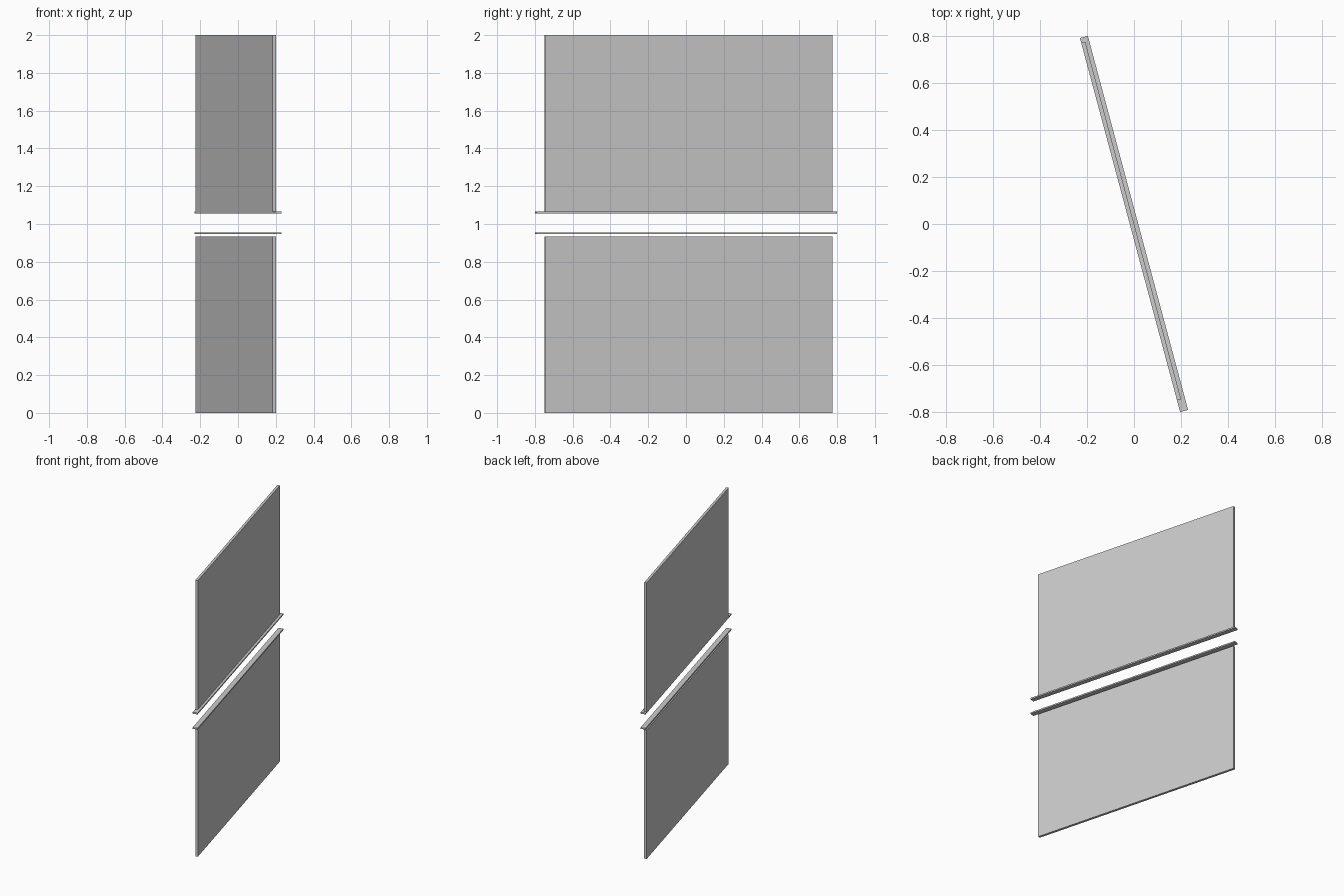
import bpy
from mathutils import Matrix, Vector
from math import radians

if "Cube" in bpy.data.objects:
    bpy.data.objects.remove(bpy.data.objects["Cube"])

TURN = Matrix.Rotation(radians(15), 4, 'Z')


def slab(name, centre, size):
    """Box laid out along local y, then turned about the vertical axis."""
    bpy.ops.mesh.primitive_cube_add(size=1)
    ob = bpy.context.object
    ob.name = name
    ob.data.transform(TURN @ Matrix.Translation(Vector(centre)) @ Matrix.Diagonal((*size, 1)))
    return ob


# Two thin glass panels, flush with the left side of the rails
PANEL_H = 0.934
for label, z in (("lower", PANEL_H / 2), ("upper", 2 - PANEL_H / 2)):
    slab(label + "_panel", (-0.0085, 0.015, z), (0.018, 1.574, PANEL_H))

# Two longer, wider rails between the panels
for label, z in (("lower", 0.951), ("upper", 1.061)):
    slab(label + "_rail", (0, 0, z), (0.035, 1.647, 0.010))
